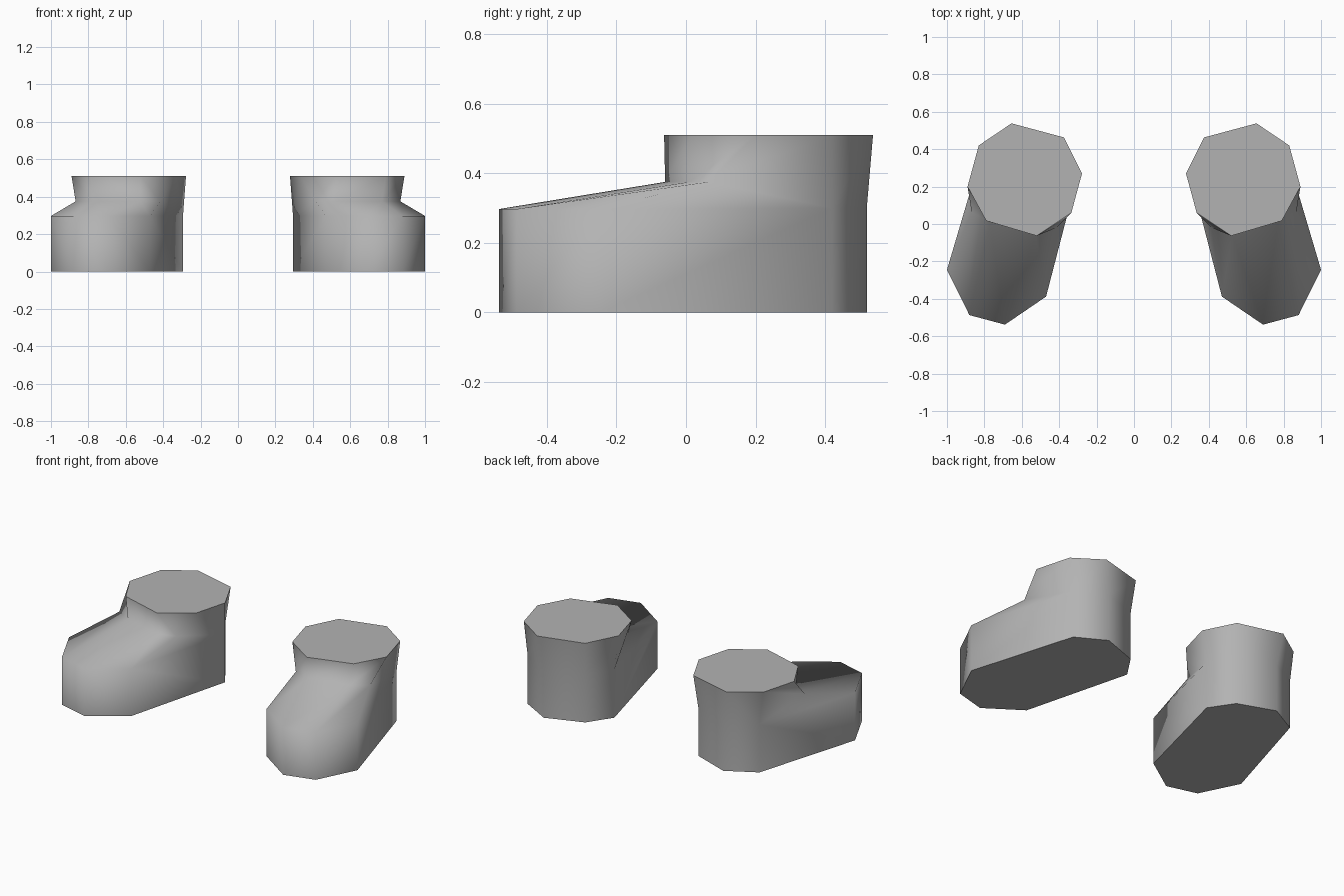
import bpy, bmesh, math

if "Cube" in bpy.data.objects:
    bpy.data.objects.remove(bpy.data.objects["Cube"])

# Outlines of one boot (x > 0), each walked inner -> front -> outer
toe = [(0.47, -0.388), (0.69, -0.538), (0.88, -0.487), (1.0, -0.245)]
heel = [(0.803, 0.42), (0.622, 0.52), (0.392, 0.437), (0.294, 0.29)]
ankle = [(0.415, -0.02), (0.525, -0.06), (0.77, 0.01), (0.868, 0.065)]
cuff = [(0.335, 0.06), (0.52, -0.063), (0.79, 0.017), (0.89, 0.20),
        (0.83, 0.42), (0.655, 0.538), (0.375, 0.463), (0.278, 0.27)]
TOE_Z, INSTEP_Z, HEEL_Z, TOP_Z = 0.297, 0.375, 0.30, 0.51

grey = bpy.data.materials.new("dark_grey")
grey.diffuse_color = (0.45, 0.45, 0.45, 1)
grey.use_nodes = True
grey.node_tree.nodes["Principled BSDF"].inputs["Base Color"].default_value = grey.diffuse_color


def boot(name, side):
    bm = bmesh.new()

    def ring(points, z):
        return [bm.verts.new((side * x, y, z)) for x, y in points]

    heel_ring = ring(heel, HEEL_Z)
    rings = [ring(toe + heel, 0),
             ring(toe, TOE_Z) + heel_ring,
             ring(ankle, INSTEP_Z) + heel_ring,
             ring(cuff, TOP_Z)]

    # Skin between rings; shared heel points turn the sides into triangles
    for low, high in zip(rings, rings[1:]):
        for i in range(8):
            j = (i + 1) % 8
            corners = list(dict.fromkeys((low[i], low[j], high[j], high[i])))
            if len(corners) > 2:
                bm.faces.new(corners)

    # Sole and top cap, with crisp rims
    caps = [bm.faces.new(rings[0]), bm.faces.new(rings[-1])]
    bmesh.ops.recalc_face_normals(bm, faces=bm.faces)
    for face in bm.faces:
        face.smooth = face not in caps
    for cap in caps:
        for edge in cap.edges:
            edge.smooth = False

    # Crease any remaining steep fold
    for edge in bm.edges:
        if edge.calc_face_angle(0) > math.radians(80):
            edge.smooth = False

    mesh = bpy.data.meshes.new(name)
    bm.to_mesh(mesh)
    bm.free()
    mesh.materials.append(grey)
    obj = bpy.data.objects.new(name, mesh)
    bpy.context.collection.objects.link(obj)


# Pair of boots
boot("left_boot", 1)
boot("right_boot", -1)
